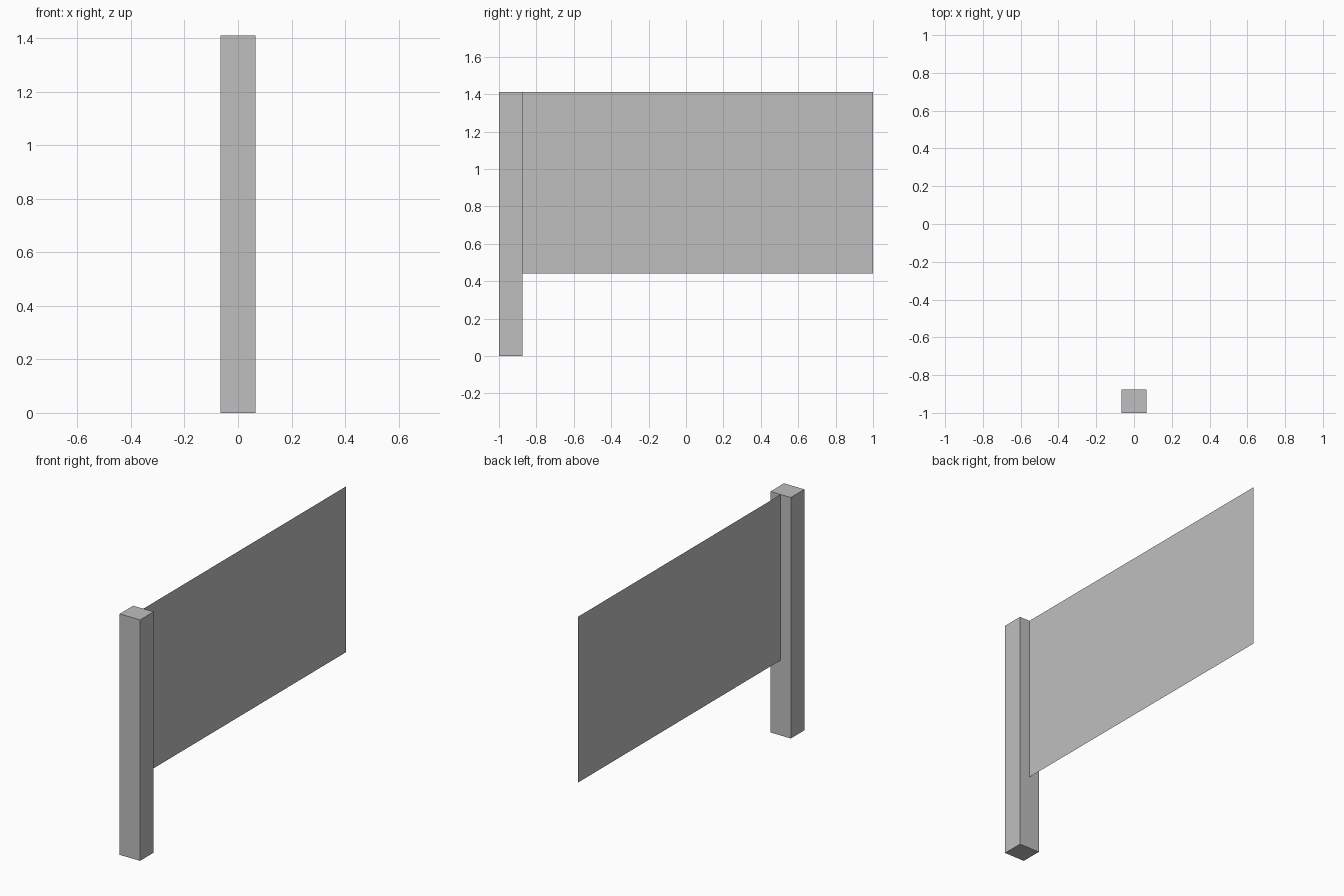
import bpy
import bmesh
from mathutils import Matrix, Vector

cube = bpy.data.objects.get("Cube")
if cube:
    bpy.data.objects.remove(cube, do_unlink=True)

# Single flat colour
grey = bpy.data.materials.new("plain_grey")
grey.use_nodes = True
colour = (0.52, 0.52, 0.52, 1.0)
grey.diffuse_color = colour
grey.node_tree.nodes["Principled BSDF"].inputs["Base Color"].default_value = colour

HEIGHT = 1.41
POST_WIDTH = 0.132
FRONT, POST_BACK, BACK = -1.0, -0.875, 1.0
PANEL_BOTTOM = 0.44


def add_object(name, bm):
    mesh = bpy.data.meshes.new(name)
    bm.to_mesh(mesh)
    bm.free()
    mesh.materials.append(grey)
    obj = bpy.data.objects.new(name, mesh)
    bpy.context.scene.collection.objects.link(obj)
    return obj


# Square post standing on the ground at the front
bm = bmesh.new()
size = Vector((POST_WIDTH, POST_BACK - FRONT, HEIGHT))
centre = Vector((0, (FRONT + POST_BACK) / 2, HEIGHT / 2))
bmesh.ops.create_cube(bm, size=1, matrix=Matrix.LocRotScale(centre, None, size))
add_object("post", bm)

# Thin flat panel, a single sheet running back from the middle of the post
bm = bmesh.new()
corners = [(POST_BACK, PANEL_BOTTOM), (BACK, PANEL_BOTTOM),
           (BACK, HEIGHT), (POST_BACK, HEIGHT)]
bm.faces.new([bm.verts.new((0, y, z)) for y, z in corners])
add_object("panel", bm)
